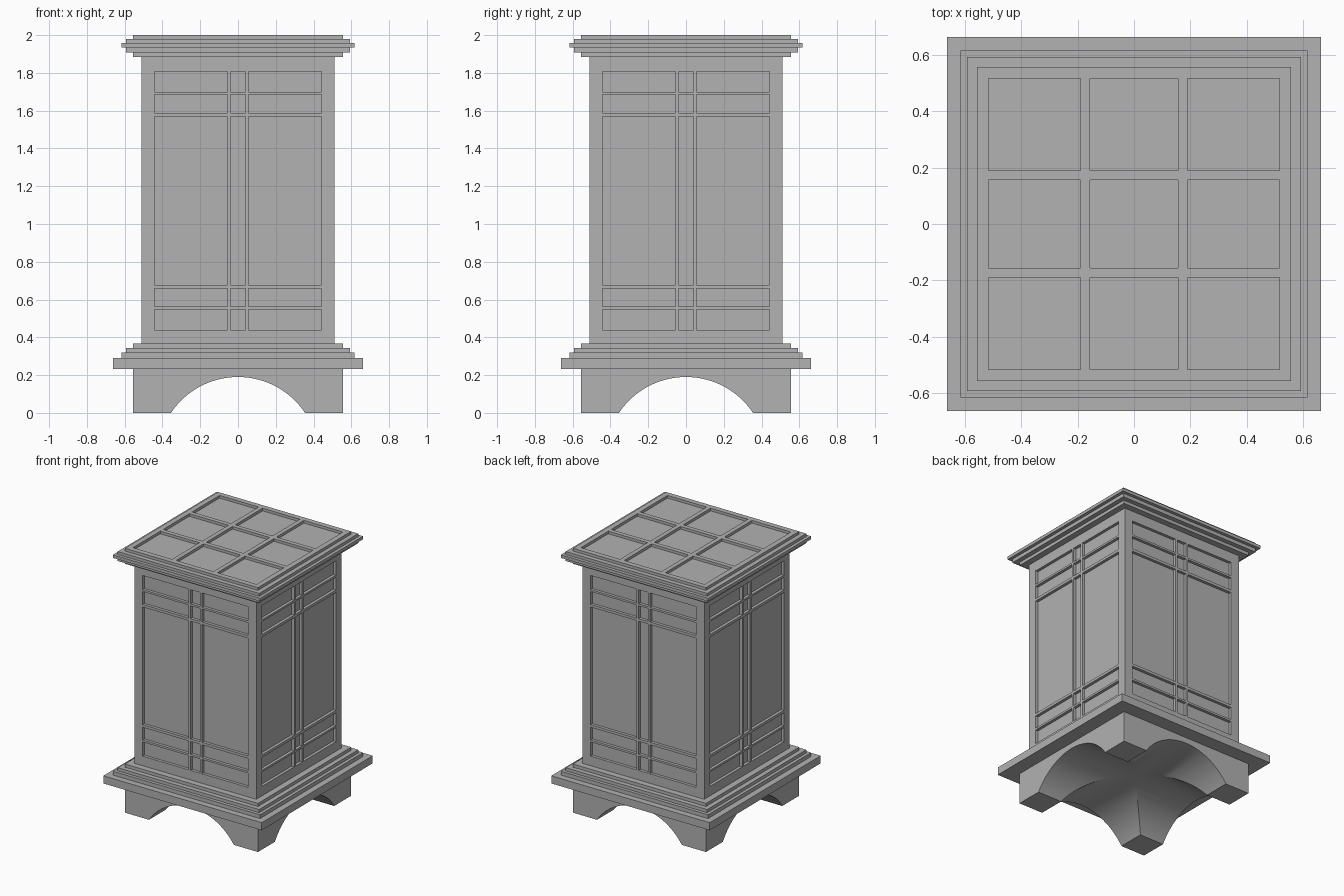
import bpy, bmesh, math
from mathutils import Matrix

cube = bpy.data.objects.get("Cube")
if cube:
    bpy.data.objects.remove(cube, do_unlink=True)

# Single stone colour
stone = bpy.data.materials.new("stone grey")
stone.use_nodes = True
GREY = (0.445, 0.445, 0.445, 1)
stone.diffuse_color = GREY
stone.node_tree.nodes["Principled BSDF"].inputs["Base Color"].default_value = GREY


def finish(bm, name):
    mesh = bpy.data.meshes.new(name)
    bm.to_mesh(mesh)
    bm.free()
    mesh.materials.append(stone)
    obj = bpy.data.objects.new(name, mesh)
    bpy.context.collection.objects.link(obj)
    return obj


def slab(name, half, z0, z1):
    """Square slab centred on the axis."""
    bm = bmesh.new()
    size = Matrix.Diagonal((2 * half, 2 * half, z1 - z0, 1))
    bmesh.ops.create_cube(bm, size=1, matrix=Matrix.Translation((0, 0, (z0 + z1) / 2)) @ size)
    return finish(bm, name)


def recessed_grid(name, us, vs, depth, matrix):
    """Flat face split at us and vs; every odd cell is sunk by depth."""
    bm = bmesh.new()
    rows = [[bm.verts.new((u, v, 0)) for u in us] for v in vs]
    cells = []
    for j in range(len(vs) - 1):
        for i in range(len(us) - 1):
            face = bm.faces.new((rows[j][i], rows[j][i + 1], rows[j + 1][i + 1], rows[j + 1][i]))
            if i % 2 and j % 2:
                cells.append(face)
    sunk = bmesh.ops.extrude_face_region(bm, geom=cells)["geom"]
    bmesh.ops.translate(bm, vec=(0, 0, -depth),
                        verts=[g for g in sunk if isinstance(g, bmesh.types.BMVert)])
    # Clear any original cell faces left over the recesses
    left = [f for f in cells if f.is_valid]
    if left:
        bmesh.ops.delete(bm, geom=left, context='FACES_ONLY')
    bm.transform(matrix)
    return finish(bm, name)


def mirrored(values):
    return [-v for v in values] + values[::-1]


# Footed base: a block with two crossing arched tunnels
base = slab("arched_base", 0.557, 0, 0.233)
RISE, SPAN = 0.19, 0.355
radius = (SPAN ** 2 + RISE ** 2) / (2 * RISE)
for axis in "XY":
    bm = bmesh.new()
    bmesh.ops.create_cone(bm, cap_ends=True, segments=96, radius1=radius, radius2=radius, depth=2,
                          matrix=Matrix.Translation((0, 0, RISE - radius)) @ Matrix.Rotation(math.pi / 2, 4, axis))
    cutter = finish(bm, "arch_cutter")
    cutter.hide_render = True
    mod = base.modifiers.new("arch", 'BOOLEAN')
    mod.operation, mod.solver, mod.object = 'DIFFERENCE', 'EXACT', cutter
    bpy.context.view_layer.objects.active = base
    bpy.ops.object.modifier_apply(modifier=mod.name)
    bpy.data.objects.remove(cutter, do_unlink=True)
bpy.ops.object.select_all(action='DESELECT')
base.select_set(True)
bpy.ops.object.shade_smooth_by_angle(angle=math.radians(25))

# Stepped mouldings below and above the body
slab("plinth", 0.663, 0.233, 0.291)
for name, half, z0, z1 in (
        ("lower_step_1", 0.616, 0.291, 0.32),
        ("lower_step_2", 0.592, 0.32, 0.344),
        ("lower_step_3", 0.557, 0.344, 0.368),
        ("cornice_1", 0.557, 1.883, 1.907),
        ("cornice_2", 0.592, 1.907, 1.934),
        ("cornice_3", 0.616, 1.934, 1.957),
        ("cornice_4", 0.592, 1.957, 1.979)):
    slab(name, half, z0, z1)

# Body: four lattice sides with sunk panels
HALF = 0.51
us = mirrored([HALF, 0.442, 0.056, 0.039])
vs = [0.368, 0.44, 0.547, 0.562, 0.658, 0.678, 1.568, 1.588, 1.685, 1.7, 1.807, 1.883]
for k, side in enumerate(("front", "left", "back", "right")):
    turn = Matrix.Rotation(k * math.pi / 2, 4, 'Z')
    stand = Matrix.Translation((0, -HALF, 0)) @ Matrix.Rotation(math.pi / 2, 4, 'X')
    recessed_grid(side + "_lattice", us, vs, 0.022, turn @ stand)

# Cap: coffered top with a thin rim around it
TOP = 0.557
cuts = mirrored([TOP, 0.517, 0.19, 0.156])
recessed_grid("coffered_top", cuts, cuts, 0.02, Matrix.Translation((0, 0, 2)))
bm = bmesh.new()
rim = [bm.verts.new((x, y, z)) for z in (1.979, 2)
       for x, y in ((-TOP, -TOP), (TOP, -TOP), (TOP, TOP), (-TOP, TOP))]
for i in range(4):
    j = (i + 1) % 4
    bm.faces.new((rim[i], rim[j], rim[j + 4], rim[i + 4]))
finish(bm, "top_rim")
